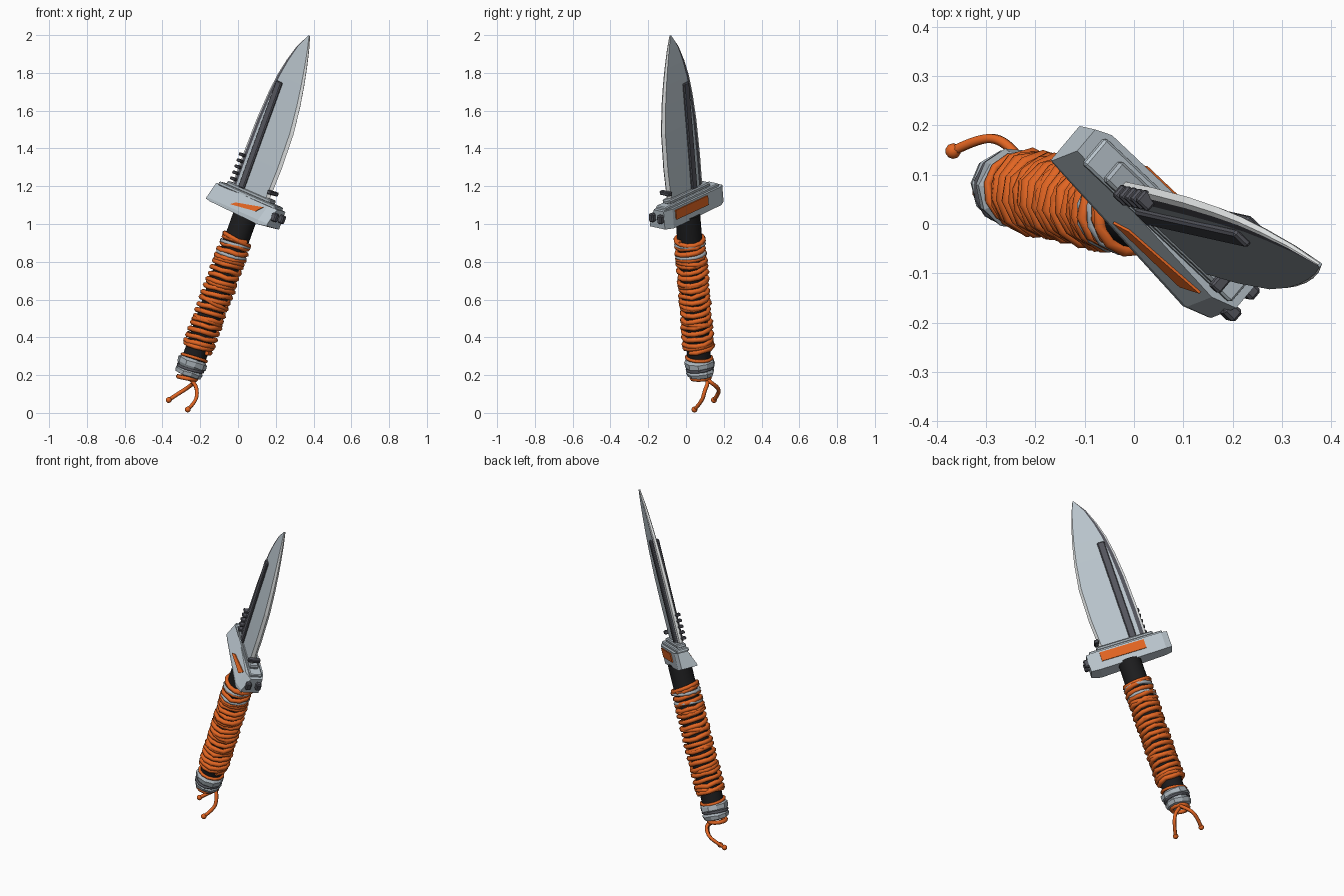
import bpy, bmesh, math, random
from mathutils import Matrix, Vector

random.seed(4)
if "Cube" in bpy.data.objects:
    bpy.data.objects.remove(bpy.data.objects["Cube"])

# Tilted frame: X = blade width, Y = blade normal, Z = along the knife
along = Vector((0.36, -0.08, 1)).normalized()
width = Vector((0.694, -0.654, -0.302))
width = (width - along * width.dot(along)).normalized()
normal = along.cross(width)
FRAME = Matrix((width, normal, along)).transposed().to_4x4()
FRAME.translation = (-0.265, 0.077, 0.2)


def material(name, rgb, rough=0.5):
    m = bpy.data.materials.new(name)
    m.use_nodes = True
    color = (*rgb, 1)
    m.diffuse_color = color
    bsdf = next(n for n in m.node_tree.nodes if n.type == "BSDF_PRINCIPLED")
    bsdf.inputs["Base Color"].default_value = color
    bsdf.inputs["Roughness"].default_value = rough
    return m


STEEL = material("blade steel", (0.49, 0.56, 0.61))
EDGE = material("honed edge", (0.8, 0.82, 0.82))
GREY = material("fitting grey", (0.4, 0.45, 0.49))
DARK = material("dark grey", (0.09, 0.092, 0.11))
BLACK = material("grip black", (0.012, 0.012, 0.013))
ORANGE = material("orange cord", (0.76, 0.13, 0.016))


def finish(name, bm, *mats, smooth=False):
    bmesh.ops.recalc_face_normals(bm, faces=bm.faces)
    mesh = bpy.data.meshes.new(name)
    bm.to_mesh(mesh)
    bm.free()
    for m in mats:
        mesh.materials.append(m)
    ob = bpy.data.objects.new(name, mesh)
    bpy.context.collection.objects.link(ob)
    ob.matrix_world = FRAME
    if smooth:
        bpy.ops.object.select_all(action="DESELECT")
        ob.select_set(True)
        bpy.context.view_layer.objects.active = ob
        bpy.ops.object.shade_smooth_by_angle()
    return ob


def box(name, lo, hi, mat, bevel=0.0):
    bm = bmesh.new()
    lo, hi = Vector(lo), Vector(hi)
    bmesh.ops.create_cube(bm, size=1)
    for v in bm.verts:
        v.co = (lo + hi) / 2 + v.co * (hi - lo)
    if bevel:
        bmesh.ops.bevel(bm, geom=bm.edges[:], offset=bevel, segments=1, affect="EDGES")
    return finish(name, bm, mat)


def loft(rings):
    """Closed skin through rings of equal point count."""
    bm = bmesh.new()
    rows = [[bm.verts.new(p) for p in ring] for ring in rings]
    n = len(rows[0])
    for a, b in zip(rows, rows[1:]):
        for i in range(n):
            j = (i + 1) % n
            bm.faces.new((a[i], a[j], b[j], b[i]))
    bm.faces.new(rows[0])
    bm.faces.new(rows[-1])
    return bm


def turned(name, profile, sides, mat, smooth=False, jitter=0.0):
    rings = []
    for r, t in profile:
        rings.append([])
        for i in range(sides):
            a = math.tau * i / sides
            q = r + random.uniform(-jitter, jitter)
            rings[-1].append((q * math.cos(a), q * math.sin(a), t + random.uniform(-jitter, jitter)))
    return finish(name, loft(rings), mat, smooth=smooth)


def cord(name, points, radius, mat, cyclic=False, spline="POLY", local=True):
    cu = bpy.data.curves.new(name, "CURVE")
    cu.dimensions = "3D"
    cu.bevel_depth = radius
    cu.bevel_resolution = 1
    cu.use_fill_caps = True
    s = cu.splines.new(spline)
    s.points.add(len(points) - 1)
    for p, q in zip(s.points, points):
        p.co = (*q, 1)
    s.use_cyclic_u = cyclic
    if spline == "NURBS":
        s.order_u = 3
        s.use_endpoint_u = True
    cu.materials.append(mat)
    ob = bpy.data.objects.new(name, cu)
    bpy.context.collection.objects.link(ob)
    if local:
        ob.matrix_world = FRAME
    return ob


# Blade: stations of (along, spine, belly), with pale rims and a dark swedge
MID = -0.015
stations = [(1.0, -.14, .132), (1.2, -.141, .142), (1.4, -.135, .138), (1.55, -.122, .116),
            (1.66, -.105, .092), (1.75, -.08, .068), (1.84, -.045, .04), (1.915, .004, .01)]
rings = []
for t, spine, belly in stations:
    k = (belly - spine) / 0.28
    h = 0.004 + 0.012 * k
    half = [(belly - .014 * k, h), (spine + .034 * k, h), (spine + .012 * k, h * .8), (spine, h * .5)]
    section = [(belly, 0)] + half + [(u, -v) for u, v in reversed(half)]
    rings.append([(u, v + MID, t) for u, v in section])
bm = loft(rings)
bm.faces.ensure_lookup_table()
strip_colors = [1, 0, 2, 1, 1, 1, 2, 0, 1]
for i in range((len(rings) - 1) * 9):
    bm.faces[i].material_index = strip_colors[i % 9]
finish("blade", bm, STEEL, EDGE, DARK)

# Raised bars on both blade faces, spine teeth and cross pin
for side, label in ((-1, "front"), (1, "back")):
    a, b = sorted((MID + side * 0.01, MID + side * 0.027))
    box(label + "_blade_bar", (-.084, a, 1.03), (-.042, b, 1.63), DARK, 0.005)
for i in range(5):
    t = 1.05 + i * 0.034
    box(f"spine_tooth_{i + 1}", (-.15, MID - .035, t), (-.115, MID - .004, t + .016), DARK, 0.004)
box("blade_pin", (.128, MID - .035, 1.058), (.154, MID + .035, 1.08), DARK, 0.004)

# Guard: wedge-shaped bar whose front face leans back towards the blade
LIP, TOP = 0.915, 1.0


def front_v(u, t):
    return -.075 - .07 * u + .035 * (max(t, LIP) - LIP) / (TOP - LIP)


guard = []
for u, back, low in ((-.25, .035, .905), (-.215, .05, .9), (.17, .05, .892), (.225, .035, .9)):
    inset = .022 if u > .2 else 0
    guard.append([(u, front_v(u, low) + inset, low), (u, front_v(u, LIP) + inset, LIP),
                  (u, front_v(u, TOP) + inset, TOP), (u, back, TOP), (u, back, low)])
finish("guard", loft(guard), STEEL)
box("guard_top_plate", (-.225, -.036, .995), (.205, .035, 1.016), STEEL, 0.005)
box("blade_collar", (-.175, -.034, 1.012), (.155, .02, 1.036), GREY, 0.006)
box("guard_back_inlay", (-.11, .048, .935), (.15, .056, .988), ORANGE)
inlay = [(-.07, .93), (.12, .95), (.15, .985), (-.04, .95)]
finish("guard_front_inlay", loft([[(u, front_v(u, t) + d, t) for u, t in inlay]
                                  for d in (-.005, .003)]), ORANGE)
for v in (-.04, .018):
    box("guard_end_stud", (.215, v - .015, .935), (.25, v + .015, .98), DARK, 0.006)

# Grip core
turned("grip_core", [(.062, .07), (.064, .3), (.066, .7), (.066, .905)], 16, BLACK, smooth=True)

# Cord wrap: uneven faceted helix, with two grey bands showing through
turns, steps = 18, 11
wrap = []
for i in range(turns * steps + 1):
    a = math.tau * i / steps
    r = 0.073 + random.uniform(-.004, .005)
    t = 0.15 + 0.62 * i / (turns * steps) + random.uniform(-.004, .004)
    wrap.append((r * math.cos(a), r * math.sin(a), t))
cord("cord_wrap", wrap, 0.014, ORANGE)


def loop(r, t, tilt, phase=0, n=12):
    return [(r * math.cos(math.tau * i / n), r * math.sin(math.tau * i / n),
             t + tilt * math.sin(math.tau * i / n + phase)) for i in range(n)]


for i, t in enumerate((.17, .3, .41, .52, .64, .765)):
    cord(f"crossing_cord_{i + 1}", loop(.074, t, .012, i * 2), .013, ORANGE, True)
for i, t in enumerate((.68, .74)):
    cord(f"grey_band_{i + 1}", loop(.075, t, .006, i), .011, GREY, True)

# Pommel: rough stacked flanges
turned("pommel", [(.05, -.005), (.07, 0), (.077, .022), (.068, .034), (.068, .044), (.08, .055),
                  (.08, .08), (.07, .092), (.06, .095)], 10, GREY, jitter=0.003)
cord("pommel_band", loop(.07, .04, .006), .008, DARK, True)
cord("pommel_cord", loop(.068, .098, .008, 2), .009, ORANGE, True)

# Lanyard: knot loop and two loose strands with end beads
cord("lanyard_loop", loop(.048, -.016, .008, 1), .012, ORANGE, True)
strands = {
    "short_strand": [(-.27, .1, .19), (-.22, .12, .17), (-.27, .175, .13), (-.32, .172, .1), (-.367, .148, .068)],
    "long_strand": [(-.27, .1, .19), (-.235, .12, .165), (-.215, .1, .12), (-.222, .085, .06), (-.266, .045, .018)],
}
for name, path in strands.items():
    cord(name, path, 0.0105, ORANGE, spline="NURBS", local=False)
    bm = bmesh.new()
    bmesh.ops.create_icosphere(bm, subdivisions=2, radius=0.016)
    bead = finish(name + "_bead", bm, ORANGE, smooth=True)
    bead.matrix_world = Matrix.Translation(path[-1])
